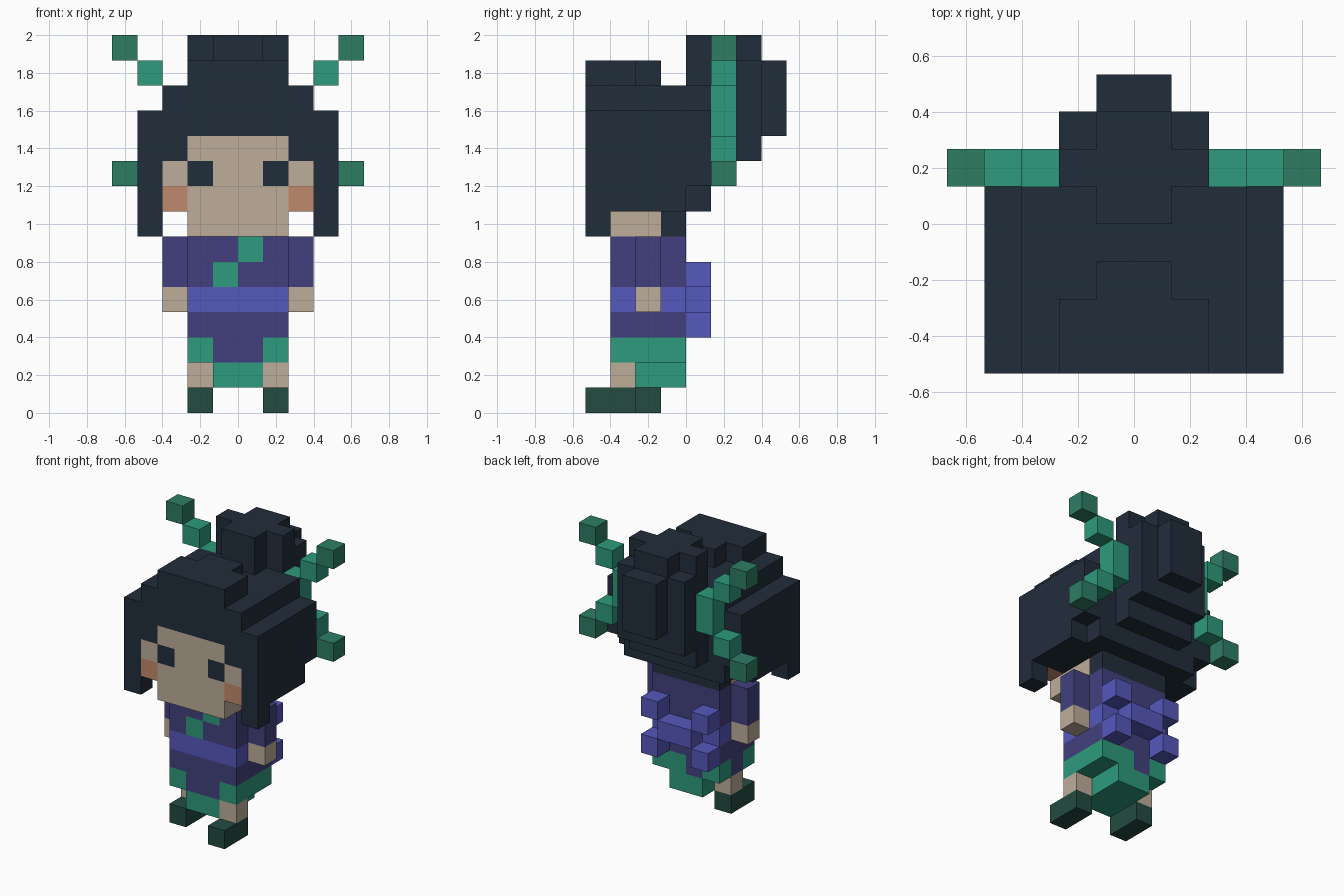
import bpy, bmesh
from mathutils import Matrix, Vector

cube = bpy.data.objects.get("Cube")
if cube:
    bpy.data.objects.remove(cube, do_unlink=True)

U = 2 / 15  # edge of one block


def material(name, rgb):
    """Flat material from 0-255 display values."""
    lin = [((c / 255 + 0.055) / 1.055) ** 2.4 for c in rgb] + [1]
    m = bpy.data.materials.new(name)
    m.diffuse_color = lin
    m.use_nodes = True
    bsdf = m.node_tree.nodes["Principled BSDF"]
    bsdf.inputs["Base Color"].default_value = lin
    bsdf.inputs["Roughness"].default_value = 0.9
    return m


HAIR = material("dark navy", (33, 45, 59))
SKIN = material("skin", (190, 174, 154))
BLUSH = material("blush", (192, 138, 108))
PURPLE = material("purple", (66, 64, 126))
BLUE = material("sash blue", (86, 88, 188))
GREEN = material("jade green", (45, 155, 124))
TIP = material("deep green", (46, 125, 100))
SHOE = material("shoe green", (35, 75, 65))


def part(name, mat, boxes, mirror=False):
    """One object from boxes (x0, x1, y0, y1, z0, z1) in block units."""
    if mirror:
        boxes = boxes + [(-b[1], -b[0]) + b[2:] for b in boxes]
    bm = bmesh.new()
    for x0, x1, y0, y1, z0, z1 in boxes:
        centre = Vector((x0 + x1, y0 + y1, z0 + z1)) * U / 2
        size = Vector((x1 - x0, y1 - y0, z1 - z0)) * U
        bmesh.ops.create_cube(bm, size=1, matrix=Matrix.LocRotScale(centre, None, size))
    mesh = bpy.data.meshes.new(name)
    bm.to_mesh(mesh)
    bm.free()
    mesh.materials.append(mat)
    ob = bpy.data.objects.new(name, mesh)
    bpy.context.collection.objects.link(ob)
    return ob


# Feet and legs, mid-stride
part("left_shoe", SHOE, [(1, 2, -4, -2, 0, 1)])
part("right_shoe", SHOE, [(-2, -1, -3, -1, 0, 1)])
part("left_leg", SKIN, [(1, 2, -3, -2, 1, 2)])
part("right_leg", SKIN, [(-2, -1, -2, -1, 1, 2)])

# Robe with a stepped hem over the underskirt
part("underskirt", GREEN, [(-1, 1, -3, 0, 1, 2), (1, 2, -3, 0, 2, 3),
                           (0, 1, -1, 0, 2, 3), (-2, -1, -3, -2, 2, 3),
                           (-2, -1, -1, 0, 2, 3)])
part("robe_hem", PURPLE, [(-1, 1, -3, -1, 2, 3), (-1, 0, -1, 0, 2, 3),
                          (-2, -1, -2, -1, 2, 3)])
part("robe_skirt", PURPLE, [(-2, 2, -3, 0, 3, 4)])
part("sash", BLUE, [(-2, 2, -3, 0, 4, 5)])
part("robe_top", PURPLE, [(-2, 2, -2, 0, 5, 7), (-2, -1, -3, -2, 5, 7),
                          (1, 2, -3, -2, 5, 7), (0, 1, -3, -2, 5, 6),
                          (-1, 0, -3, -2, 6, 7)])
part("collar", GREEN, [(-1, 0, -3, -2, 5, 6), (0, 1, -3, -2, 6, 7)])

# Bow at the back
part("bow_knot", BLUE, [(-1, 1, 0, 1, 4, 5)])
part("bow_loops", BLUE, [(1, 2, 0, 1, 5, 6), (1, 2, 0, 1, 3, 4)], mirror=True)

# Arms
part("sleeves", PURPLE, [(2, 3, -2, -1, 5, 7)], mirror=True)
part("hands", SKIN, [(2, 3, -2, -1, 4, 5)], mirror=True)

# Face
part("face", SKIN, [(-2, 2, -4, -3, 7, 9), (-1, 1, -4, -3, 9, 10),
                    (-2, 2, -4, -3, 10, 11), (-2, 2, -3, -1, 7, 8)])
part("temples", SKIN, [(2, 3, -4, -3, 9, 10)], mirror=True)
part("cheeks", BLUSH, [(2, 3, -4, -3, 8, 9)], mirror=True)
part("eyes", HAIR, [(1, 2, -4, -3, 9, 10)], mirror=True)

# Hair
part("hair_main", HAIR, [(-4, 4, -3, 1, 9, 12), (-4, 4, -3, 0, 8, 9),
                         (-3, 3, 0, 1, 8, 9), (-2, 2, -1, 0, 7, 8)])
part("hair_fringe", HAIR, [(-4, 4, -4, -3, 11, 12)])
part("hair_side_locks", HAIR, [(2, 3, -4, -3, 10, 11), (3, 4, -4, -3, 7, 11)], mirror=True)
part("hair_crown", HAIR, [(-3, 3, -4, 1, 12, 13), (-2, 2, -4, -2, 13, 14),
                          (-1, 1, -2, -1, 13, 14)])
part("hair_bun", HAIR, [(-1, 1, 0, 1, 13, 15), (-2, 2, 1, 2, 9, 15),
                        (-2, 2, 2, 3, 10, 14), (-1, 1, 2, 3, 14, 15),
                        (-1, 1, 3, 4, 11, 14)])

# Branching hair ornaments
part("ornament_branches", GREEN, [(2, 3, 1, 2, 11, 13), (3, 4, 1, 2, 13, 14),
                                  (3, 4, 1, 2, 10, 11)], mirror=True)
part("ornament_tips", TIP, [(4, 5, 1, 2, 14, 15), (4, 5, 1, 2, 9, 10)], mirror=True)
